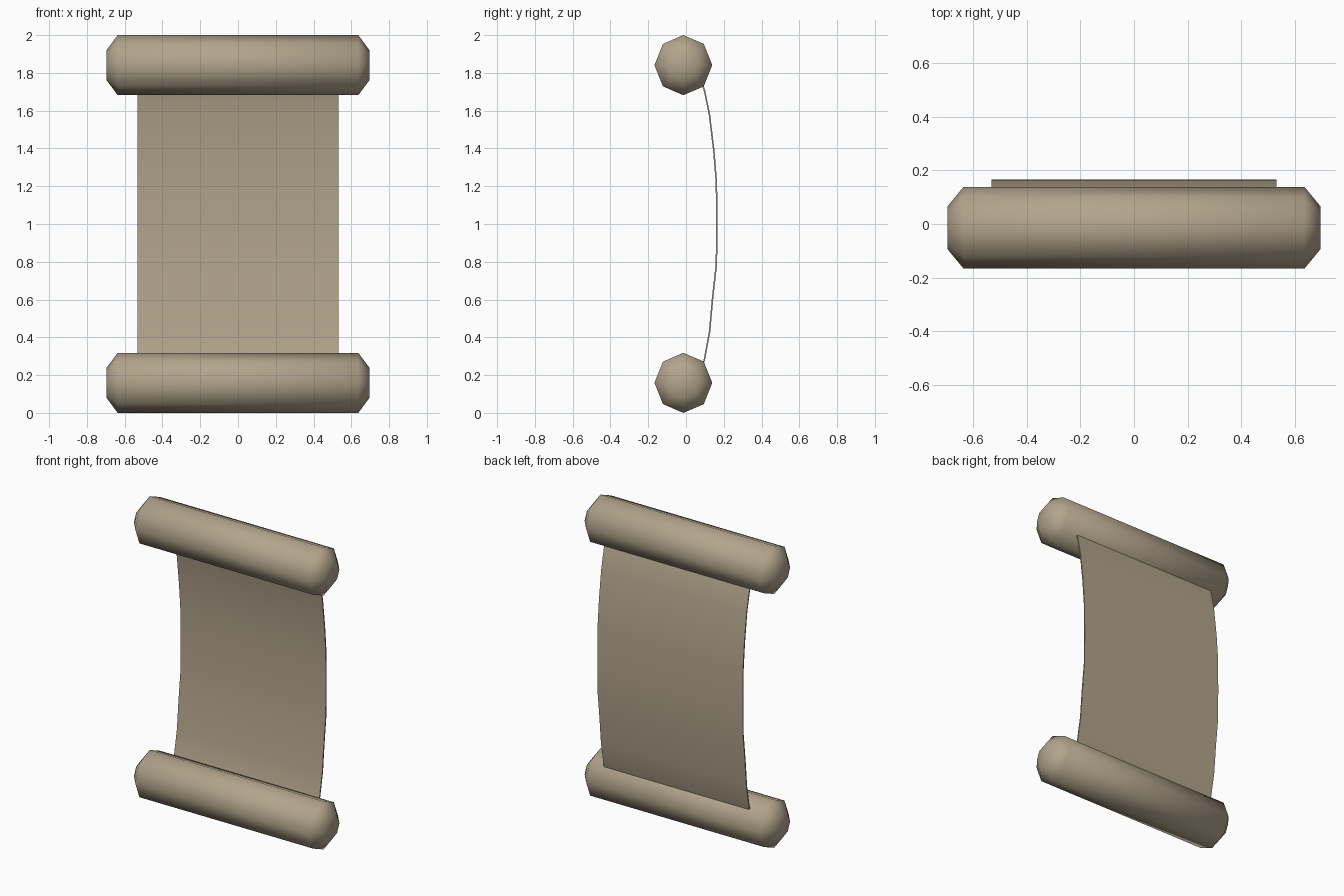
import bpy, bmesh, math

if "Cube" in bpy.data.objects:
    bpy.data.objects.remove(bpy.data.objects["Cube"])

parchment = bpy.data.materials.new("tan parchment")
parchment.diffuse_color = (0.45, 0.375, 0.265, 1)
parchment.use_nodes = True
parchment.node_tree.nodes["Principled BSDF"].inputs["Base Color"].default_value = parchment.diffuse_color


def finish(name, bm):
    """Turn a bmesh into a named, smooth-shaded object."""
    bmesh.ops.recalc_face_normals(bm, faces=bm.faces)
    mesh = bpy.data.meshes.new(name)
    bm.to_mesh(mesh)
    bm.free()
    mesh.materials.append(parchment)
    obj = bpy.data.objects.new(name, mesh)
    bpy.context.collection.objects.link(obj)
    bpy.ops.object.select_all(action='DESELECT')
    obj.select_set(True)
    bpy.context.view_layer.objects.active = obj
    bpy.ops.object.shade_smooth_by_angle(angle=math.radians(60))
    return obj


def loft(name, rings):
    """Skin a list of closed rings and cap both ends."""
    bm = bmesh.new()
    loops = [[bm.verts.new(p) for p in ring] for ring in rings]
    n = len(loops[0])
    for a, b in zip(loops, loops[1:]):
        for i in range(n):
            j = (i + 1) % n
            bm.faces.new((a[i], a[j], b[j], b[i]))
    bm.faces.new(loops[0])
    bm.faces.new(loops[-1])
    return finish(name, bm)


# Octagonal rollers with chamfered ends
def roller(name, z):
    def ring(x, ry, rz):
        return [(x, -0.014 + ry * math.sin(k * math.pi / 4),
                 z + rz * math.cos(k * math.pi / 4)) for k in range(8)]
    stations = [(-0.697, 0.080, 0.078), (-0.637, 0.153, 0.159),
                (0.637, 0.153, 0.159), (0.697, 0.080, 0.078)]
    return loft(name, [ring(*s) for s in stations])


roller("top_roller", 1.841)
roller("bottom_roller", 0.159)

# Thin curved sheet, bowed backwards between the rollers
curve = [(0.080, 1.76), (0.097, 1.71), (0.124, 1.58), (0.147, 1.39),
         (0.161, 1.22), (0.163, 1.00), (0.161, 0.79), (0.141, 0.61),
         (0.125, 0.43), (0.097, 0.28), (0.080, 0.23)]
W, T = 0.533, 0.004
loft("scroll_sheet", [[(-W, y - T, z), (W, y - T, z), (W, y + T, z), (-W, y + T, z)]
                      for y, z in curve])
